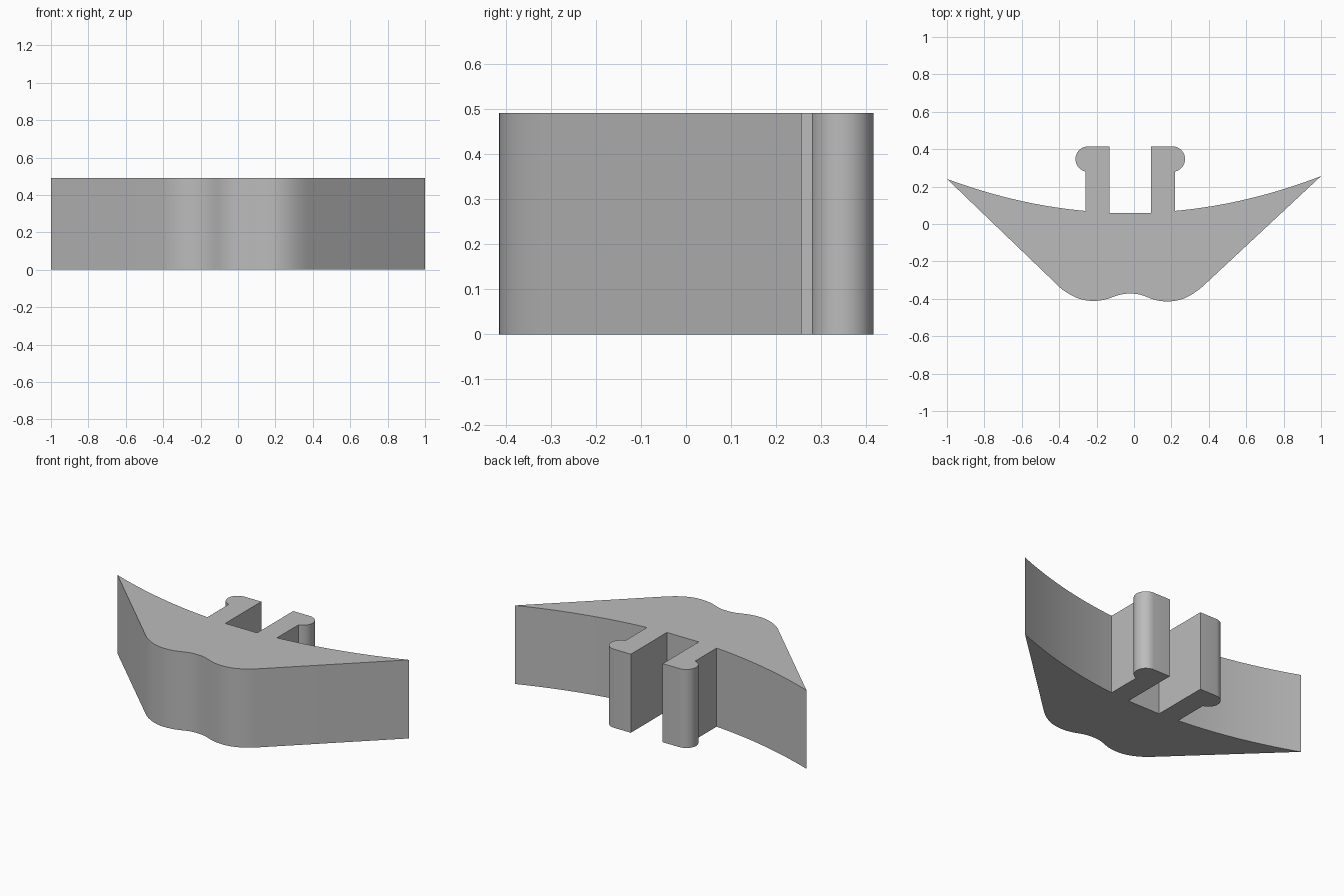
import bpy, bmesh
from math import cos, sin, radians

cube = bpy.data.objects.get("Cube")
if cube:
    bpy.data.objects.remove(cube, do_unlink=True)

HEIGHT = 0.49
MIDDLE = -0.02        # x of the clip's axis of symmetry


def bezier(points, steps=14):
    """Sample a Bezier of any degree, leaving out its last point."""
    result = []
    for i in range(steps):
        t = i / steps
        level = points
        while len(level) > 1:
            level = [(a[0] + (b[0] - a[0]) * t, a[1] + (b[1] - a[1]) * t)
                     for a, b in zip(level, level[1:])]
        result.append(level[0])
    return result


def prong(side):
    """Outline of one hooked prong, from its outer root to its inner root."""
    radius, centre_x, centre_y = 0.068, 0.225, 0.347
    pts = [(0.24, 0.07)]
    for i in range(15):
        a = radians(-77 + 167 * i / 14)
        pts.append((centre_x + radius * cos(a), centre_y + radius * sin(a)))
    pts += [(0.11, 0.415), (0.11, 0.06)]
    return [(MIDDLE + side * x, y) for x, y in pts]


# Wavy front edge, running from the right flank to the left flank
tip_l, tip_r = (1.0, 0.256), (-1.0, 0.241)
valley = (MIDDLE, -0.372)
crest_r, crest_l = (-0.22, -0.411), (0.18, -0.414)
outline = [tip_r]
outline += bezier([(-0.39, -0.345), (-0.33, -0.39), (-0.28, -0.411), crest_r])
outline += bezier([crest_r, (-0.12, -0.411), (-0.11, -0.372), valley])
outline += bezier([valley, (0.07, -0.372), (0.08, -0.414), crest_l])
outline += bezier([crest_l, (0.25, -0.414), (0.31, -0.387), (0.38, -0.322)])
outline.append((0.38, -0.322))

# Concave back edge with the two prongs
outline += bezier([tip_l, (0.61, 0.106), (0.22, 0.07)], 20)
outline += prong(1)
left_prong = prong(-1)
outline += left_prong[::-1]
outline += bezier([(-0.26, 0.07), (-0.63, 0.103), tip_r], 20)[1:]

# Extrude the outline into a solid
bm = bmesh.new()
base = bm.faces.new([bm.verts.new((x, y, 0)) for x, y in outline])
extruded = bmesh.ops.extrude_face_region(bm, geom=[base], use_keep_orig=True)
top = [v for v in extruded["geom"] if isinstance(v, bmesh.types.BMVert)]
bmesh.ops.translate(bm, verts=top, vec=(0, 0, HEIGHT))
bmesh.ops.recalc_face_normals(bm, faces=bm.faces)
mesh = bpy.data.meshes.new("clip_body")
bm.to_mesh(mesh)
bm.free()

body = bpy.data.objects.new("clip_body", mesh)
bpy.context.collection.objects.link(body)

# Plain grey
grey = bpy.data.materials.new("grey")
grey.use_nodes = True
colour = (0.5, 0.5, 0.5, 1)
grey.diffuse_color = colour
grey.node_tree.nodes["Principled BSDF"].inputs["Base Color"].default_value = colour
mesh.materials.append(grey)

bpy.ops.object.select_all(action="DESELECT")
body.select_set(True)
bpy.context.view_layer.objects.active = body
bpy.ops.object.shade_smooth_by_angle(angle=radians(30))
